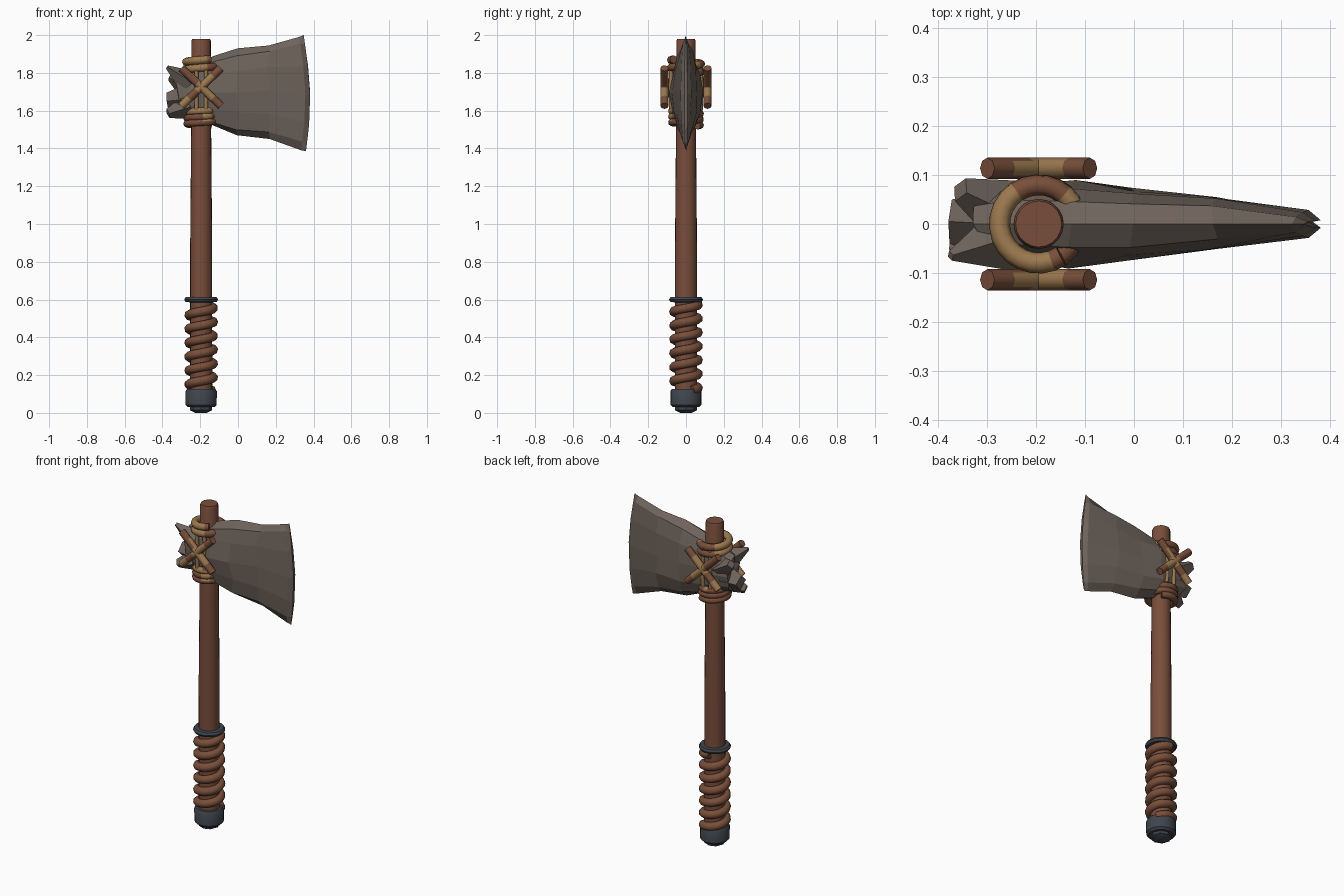
import bpy, bmesh, math, random
from mathutils import Vector

random.seed(4)
cube = bpy.data.objects.get("Cube")
if cube:
    bpy.data.objects.remove(cube)

AX = -0.195  # handle axis


def material(name, rgb):
    m = bpy.data.materials.new(name)
    m.use_nodes = True
    m.diffuse_color = (*rgb, 1)
    m.node_tree.nodes["Principled BSDF"].inputs["Base Color"].default_value = (*rgb, 1)
    return m


WOOD = material("reddish wood", (0.19, 0.075, 0.044))
LEATHER = material("brown leather", (0.19, 0.078, 0.042))
TAN = material("tan rope", (0.33, 0.19, 0.078))
STONE = material("grey brown stone", (0.155, 0.125, 0.105))
IRON = material("dark iron", (0.05, 0.06, 0.075))


def mesh_object(name, bm, mats, smooth=True):
    bmesh.ops.recalc_face_normals(bm, faces=bm.faces)
    me = bpy.data.meshes.new(name)
    bm.to_mesh(me)
    bm.free()
    for m in mats:
        me.materials.append(m)
    ob = bpy.data.objects.new(name, me)
    bpy.context.collection.objects.link(ob)
    if smooth:
        select(ob)
        bpy.ops.object.shade_smooth_by_angle(angle=math.radians(35))
    return ob


def select(ob):
    bpy.ops.object.select_all(action="DESELECT")
    ob.select_set(True)
    bpy.context.view_layer.objects.active = ob


def lathe(name, profile, sides, mat):
    """Surface of revolution round the handle axis from (radius, z) pairs."""
    bm = bmesh.new()
    rings = [[bm.verts.new((AX + r * math.cos(math.tau * i / sides),
                            r * math.sin(math.tau * i / sides), z))
              for i in range(sides)] for r, z in profile]
    for a, b in zip(rings, rings[1:]):
        for i in range(sides):
            j = (i + 1) % sides
            bm.faces.new((a[i], a[j], b[j], b[i]))
    bm.faces.new(rings[0])
    bm.faces.new(rings[-1])
    return mesh_object(name, bm, [mat])


def tube(name, points, radius, mats, rule=None):
    """Round cord along a path; rule picks the material from the face centre."""
    cu = bpy.data.curves.new(name, "CURVE")
    cu.dimensions = "3D"
    cu.bevel_depth = radius
    cu.bevel_resolution = 2
    cu.use_fill_caps = True
    sp = cu.splines.new("POLY")
    sp.points.add(len(points) - 1)
    for p, co in zip(sp.points, points):
        p.co = (*co, 1)
    ob = bpy.data.objects.new(name, cu)
    bpy.context.collection.objects.link(ob)
    select(ob)
    bpy.ops.object.convert(target="MESH")
    ob = bpy.context.object
    ob.data.materials.clear()
    for m in mats:
        ob.data.materials.append(m)
    bpy.ops.object.shade_smooth_by_angle(angle=math.radians(50))
    for f in ob.data.polygons:
        f.material_index = rule(f.center) if rule else 0
    return ob


def helix(radius, z0, z1, start, turns, steps=24):
    n = int(turns * steps)
    return [(AX + radius * math.cos(start + math.tau * turns * i / n),
             radius * math.sin(start + math.tau * turns * i / n),
             z0 + (z1 - z0) * i / n) for i in range(n + 1)]


# Handle, pommel and collar
lathe("handle", [(0.059, 0.1), (0.058, 0.9), (0.053, 1.5), (0.051, 1.97), (0.047, 1.98)], 20, WOOD)
lathe("pommel", [(0.07, 0.03), (0.082, 0.042), (0.083, 0.115), (0.075, 0.127)], 20, IRON)
lathe("pommel_nut", [(0.03, 0.0), (0.058, 0.014), (0.058, 0.035)], 8, IRON)
lathe("grip_collar", [(0.055, 0.585), (0.082, 0.587), (0.09, 0.6), (0.082, 0.613), (0.055, 0.615)], 16, IRON)

# Wrapped grip
tube("grip_wrap", helix(0.065, 0.12, 0.575, 0.5, 6.2), 0.0245, [LEATHER])

# Stone head: cross-sections (x, top, bottom, half thickness)
sections = [(-0.32, 1.80, 1.58, 0.065), (-0.25, 1.83, 1.56, 0.078),
            (-0.13, 1.89, 1.52, 0.085), (0.0, 1.93, 1.47, 0.077),
            (0.16, 1.945, 1.45, 0.058), (0.335, 1.99, 1.39, 0.027),
            (0.36, 1.99, 1.385, 0.008)]
SIDES = 12
bm = bmesh.new()
rings = []
for k, (x, top, bottom, half) in enumerate(sections):
    ring = []
    for i in range(SIDES):
        a = math.tau * i / SIDES
        up = math.cos(a)
        side = math.copysign(abs(math.sin(a)) ** 0.75, math.sin(a)) if i % 6 else 0
        jitter = random.uniform(0.86, 1.08)
        # the cutting edge bows forward in its middle
        bow = (0.022 * (1 - up * up) - 0.012 * max(up, 0)) if k > 4 else random.uniform(-0.012, 0.012)
        ring.append(bm.verts.new((x + bow, half * side * jitter,
                                  (top + bottom) / 2 + (top - bottom) / 2 * up
                                  + (random.uniform(-0.01, 0.01) if i % 6 else 0))))
    rings.append(ring)
for a, b in zip(rings, rings[1:]):
    for i in range(SIDES):
        j = (i + 1) % SIDES
        bm.faces.new((a[i], a[j], b[j], b[i]))
bm.faces.new(rings[-1])
back = bm.faces.new(rings[0])
bmesh.ops.poke(bm, faces=[back], offset=0)
rings[-1][0].co.z = 2.0
mesh_object("stone_head", bm, [STONE], smooth=False)


def shard(name, base, tip, width, taper):
    """Four-sided broken lump growing out of the back of the head."""
    base, tip = Vector(base), Vector(tip)
    d = tip - base
    bm = bmesh.new()
    bmesh.ops.create_cone(bm, cap_ends=True, segments=4, radius1=width,
                          radius2=width * taper, depth=d.length)
    turn = d.to_track_quat("Z", "Y")
    for v in bm.verts:
        v.co = turn @ v.co + (base + tip) / 2
    mesh_object(name, bm, [STONE], smooth=False)


# Jagged back of the head
shard("upper_shard", (-0.26, -0.03, 1.75), (-0.375, -0.065, 1.83), 0.07, 0.15)
shard("side_shard", (-0.27, 0.03, 1.72), (-0.355, 0.07, 1.78), 0.065, 0.4)
shard("middle_block", (-0.28, 0.0, 1.66), (-0.375, 0.005, 1.65), 0.075, 0.6)
shard("lower_shard", (-0.27, -0.02, 1.62), (-0.37, -0.05, 1.585), 0.065, 0.4)


def angle_patch(c):
    a = math.degrees(math.atan2(c.y, c.x - AX)) % 360
    return 1 if 55 < a < 125 or 285 < a < 330 else 0


def lower_patch(c):
    a = math.degrees(math.atan2(c.y, c.x - AX)) % 360
    if c.z > 1.59:
        return 0 if 200 < a < 300 or 20 < a < 100 else 1
    return 0 if 270 < a < 300 and c.z > 1.54 else 1


# Rope coils above and below the cross lashing
tube("upper_binding", helix(0.08, 1.80, 1.872, math.radians(35), 1.75), 0.0215, [TAN, LEATHER], angle_patch)
tube("lower_binding", helix(0.076, 1.52, 1.61, 0.9, 3), 0.0195, [TAN, LEATHER], lower_patch)

# Crossed lashings and upright strands on both faces
for side, label in ((-1, "front"), (1, "back")):
    for slope in (-1, 1):
        pts = [(AX + 0.105 * t, side * 0.114, 1.725 + slope * 0.1 * t)
               for t in (-1, -0.6, -0.2, 0.2, 0.6, 1)]

        def bands(c, slope=slope):
            t = (c.x - AX) / 0.105
            if slope < 0:
                return 1 if t < -0.3 or t > 0.65 else 0
            return 1 if -0.65 < t < -0.15 or t > 0.45 else 0

        tube(f"{label}_cross_{'rising' if slope > 0 else 'falling'}", pts, 0.0215,
             [TAN, LEATHER], bands)
    for dx in (-0.025, 0.025):
        tube(f"{label}_strand", [(AX + dx, side * 0.078, 1.6), (AX + dx, side * 0.082, 1.72),
                                 (AX + dx, side * 0.078, 1.84)], 0.011, [TAN])
